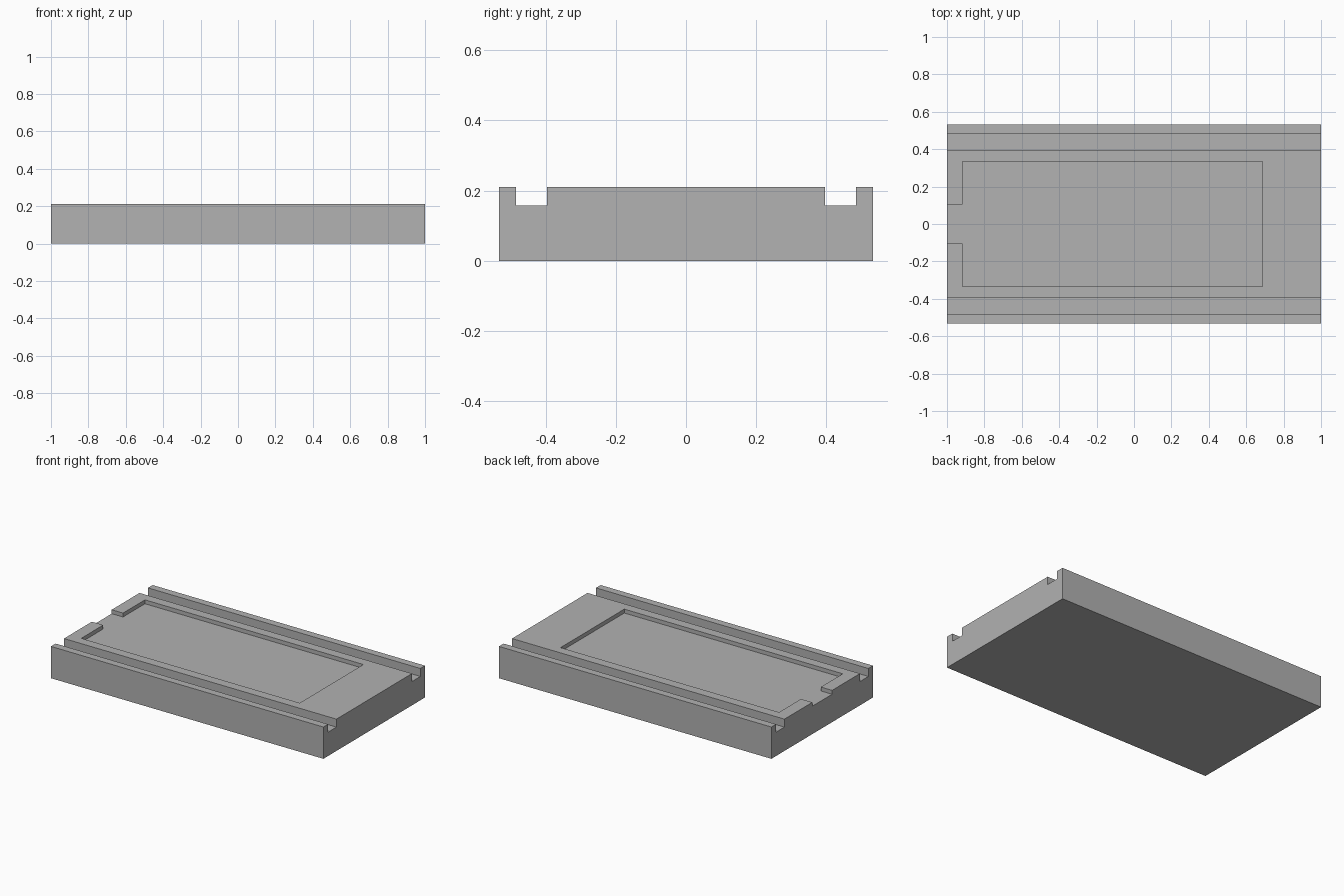
import bpy
import bmesh
from mathutils import Vector

cube = bpy.data.objects.get("Cube")
if cube:
    bpy.data.objects.remove(cube, do_unlink=True)

HALF_L, HALF_W, HEIGHT = 1.0, 0.533, 0.211
SLOT_IN, SLOT_OUT, SLOT_Z = 0.396, 0.484, 0.158
POCKET_Z = 0.185

grey = bpy.data.materials.new("plain grey")
grey.use_nodes = True
colour = (0.445, 0.445, 0.445, 1)
grey.diffuse_color = colour
grey.node_tree.nodes["Principled BSDF"].inputs["Base Color"].default_value = colour


def prism(name, outline, direction):
    """Extrude a closed outline of 3D points into a solid."""
    bm = bmesh.new()
    face = bm.faces.new([bm.verts.new(p) for p in outline])
    swept = bmesh.ops.extrude_face_region(bm, geom=[face], use_keep_orig=True)
    moved = [g for g in swept["geom"] if isinstance(g, bmesh.types.BMVert)]
    bmesh.ops.translate(bm, verts=moved, vec=Vector(direction))
    bmesh.ops.recalc_face_normals(bm, faces=bm.faces)
    mesh = bpy.data.meshes.new(name)
    bm.to_mesh(mesh)
    bm.free()
    mesh.materials.append(grey)
    obj = bpy.data.objects.new(name, mesh)
    bpy.context.collection.objects.link(obj)
    return obj


def mirrored(half):
    """Close a half outline of (a, b) by mirroring it across a = 0."""
    return half + [(-a, b) for a, b in reversed(half)]


# Slab with a long open groove near each side
section = mirrored([(HALF_W, 0), (HALF_W, HEIGHT), (SLOT_OUT, HEIGHT),
                    (SLOT_OUT, SLOT_Z), (SLOT_IN, SLOT_Z), (SLOT_IN, HEIGHT)])
slab = prism("grooved_slab", [(-HALF_L, y, z) for y, z in section], (2 * HALF_L, 0, 0))

# Shallow pocket with a narrow mouth through the right end
plan = mirrored([(0.334, 0.687), (0.334, -0.917), (0.104, -0.917), (0.104, -1.1)])
cutter = prism("pocket_cutter", [(x, y, POCKET_Z) for y, x in plan], (0, 0, 0.1))
cutter.hide_render = True

# Cut the pocket, then drop the cutter
cut = slab.modifiers.new("pocket", "BOOLEAN")
cut.operation = "DIFFERENCE"
cut.solver = "EXACT"
cut.object = cutter
bpy.context.view_layer.objects.active = slab
slab.select_set(True)
bpy.ops.object.modifier_apply(modifier=cut.name)
bpy.data.objects.remove(cutter, do_unlink=True)
